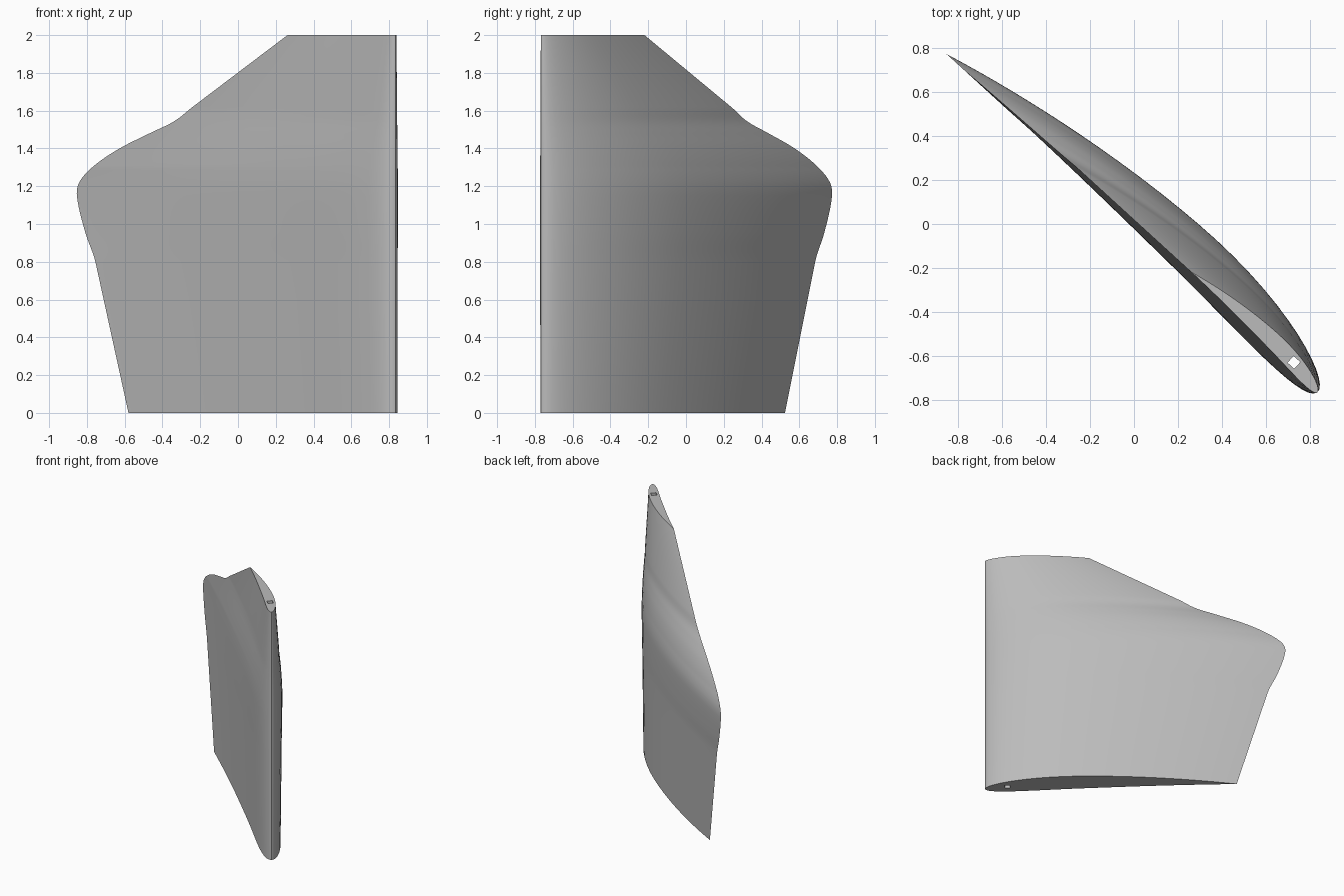
import bpy, bmesh, math
from mathutils import Vector

if "Cube" in bpy.data.objects:
    bpy.data.objects.remove(bpy.data.objects["Cube"])

LEAD = Vector((0.834, -0.767))          # straight leading edge
# trailing edge outline: (x, z)
OUTLINE = [(-0.58, 0.0), (-0.755, 0.8), (-0.81, 0.96), (-0.853, 1.15), (-0.838, 1.225),
           (-0.76, 1.31), (-0.627, 1.4), (-0.468, 1.48), (-0.336, 1.545),
           (-0.24, 1.62), (0.262, 2.0)]


def trailing_edge():
    """Straight root and tip, smooth spline between them."""
    pts = [Vector(p) for p in OUTLINE]
    out = [pts[0].lerp(pts[1], i / 4) for i in range(4)]
    for i in range(1, len(pts) - 2):
        p1, p2 = pts[i], pts[i + 1]
        seg = (p2 - p1).length
        m1, m2 = [(pts[j + 1] - pts[j - 1]).normalized() * seg for j in (i, i + 1)]
        for k in range(6):
            t = k / 6
            out.append(p1 * (2*t**3 - 3*t**2 + 1) + m1 * (t**3 - 2*t**2 + t)
                       + p2 * (3*t**2 - 2*t**3) + m2 * (t**3 - t**2))
    out += [pts[-2].lerp(pts[-1], i / 6) for i in range(7)]
    return out


def airfoil(n=32, thick=0.10, camber=0.04, pos=0.4):
    """Unit cambered section, from the sharp tail over the back, round the nose."""
    upper, lower = [], []
    for i in range(n + 1):
        x = (1 - math.cos(math.pi * i / n)) / 2
        t = 5 * thick * (0.2969 * math.sqrt(x) - 0.126 * x - 0.3516 * x**2
                         + 0.2843 * x**3 - 0.1036 * x**4)
        if x < pos:
            yc, slope = camber / pos**2 * (2*pos*x - x*x), 2*camber / pos**2 * (pos - x)
        else:
            q = camber / (1 - pos)**2
            yc, slope = q * (1 - 2*pos + 2*pos*x - x*x), 2 * q * (pos - x)
        a = math.atan(slope)
        upper.append((x - t * math.sin(a), yc + t * math.cos(a)))
        lower.append((x + t * math.sin(a), yc - t * math.cos(a)))
    return upper[::-1] + lower[1:-1]


def make_object(name, bm, mat):
    bmesh.ops.recalc_face_normals(bm, faces=bm.faces)
    me = bpy.data.meshes.new(name)
    bm.to_mesh(me)
    bm.free()
    me.materials.append(mat)
    ob = bpy.data.objects.new(name, me)
    bpy.context.collection.objects.link(ob)
    return ob


grey = bpy.data.materials.new("plain_grey")
grey.diffuse_color = (0.5, 0.5, 0.5, 1)
grey.use_nodes = True
grey.node_tree.nodes["Principled BSDF"].inputs["Base Color"].default_value = grey.diffuse_color

# blade: sections scaled to the chord and lofted upward
bm = bmesh.new()
section, rings = airfoil(), []
for x, z in trailing_edge():
    shift = 0.025 * min(1, max(0, (z - 1.3) / 0.3))
    chord = Vector((x, LEAD.y + (LEAD.x - x) * 0.913 + shift)) - LEAD
    normal = Vector((chord.y, -chord.x))
    rings.append([bm.verts.new((*(LEAD + chord * s + normal * h), z)) for s, h in section])
for a, b in zip(rings, rings[1:]):
    for i in range(len(a)):
        j = (i + 1) % len(a)
        bm.faces.new((a[i], a[j], b[j], b[i]))
bm.faces.new(rings[0])
bm.faces.new(rings[-1])
blade = make_object("blade", bm, grey)
bpy.context.view_layer.objects.active = blade
blade.select_set(True)
bpy.ops.object.shade_smooth_by_angle(angle=math.radians(35))

# square spindle hole, running the full height
bm = bmesh.new()
bmesh.ops.create_cube(bm, size=1)
hole = make_object("spindle_hole_cutter", bm, grey)
hole.scale = (0.041, 0.041, 2.4)
hole.location = (0.728, -0.63, 1)
hole.rotation_euler.z = math.radians(-42.4)
hole.hide_render = True
bpy.context.view_layer.update()
cut = blade.modifiers.new("spindle_hole", 'BOOLEAN')
cut.operation, cut.solver, cut.object = 'DIFFERENCE', 'EXACT', hole
bpy.ops.object.modifier_apply(modifier=cut.name)
bpy.data.objects.remove(hole)
